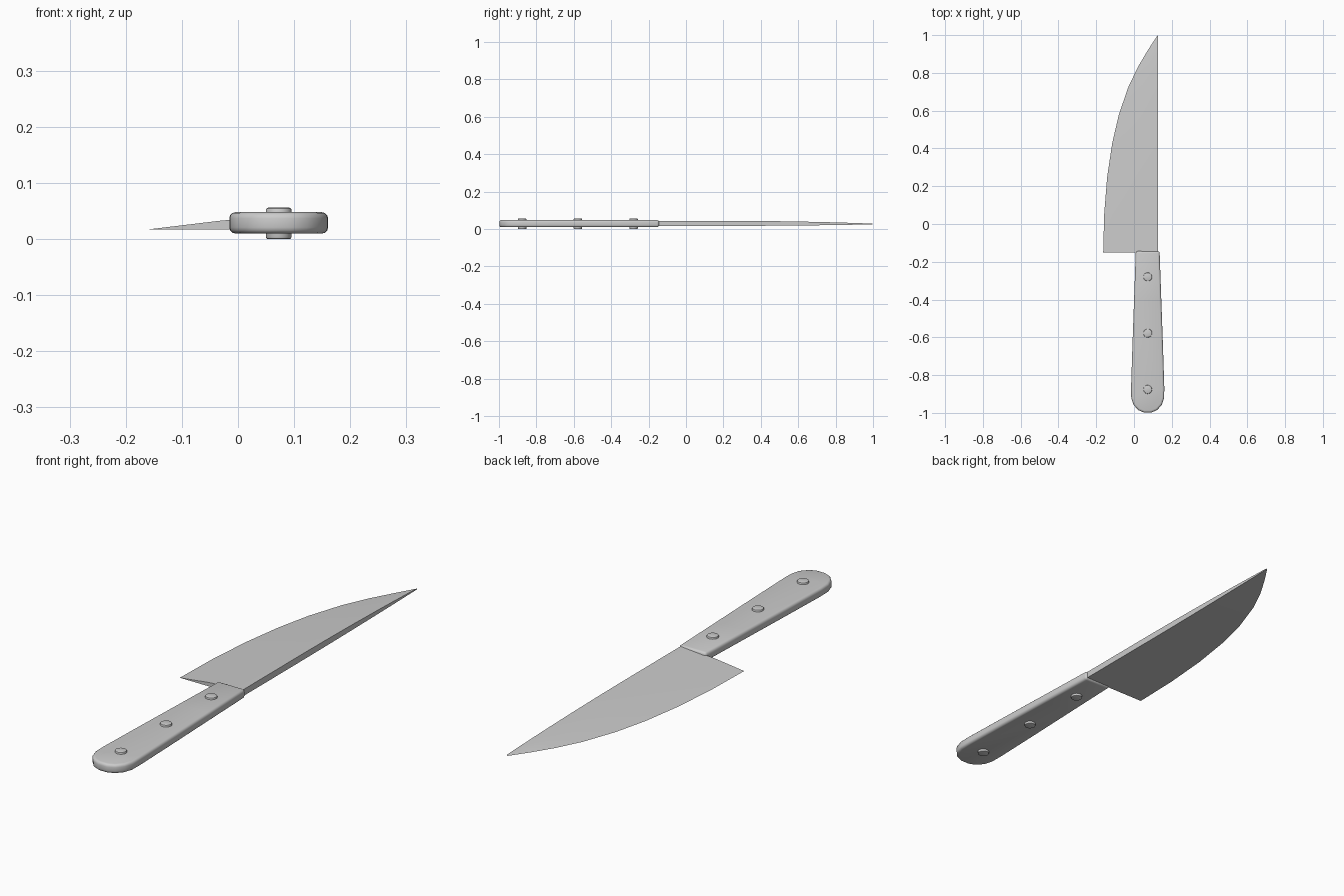
import bpy, bmesh, math

cube = bpy.data.objects.get("Cube")
if cube:
    bpy.data.objects.remove(cube, do_unlink=True)

grey = bpy.data.materials.new("plain_grey")
grey.use_nodes = True
grey.diffuse_color = (0.6, 0.6, 0.6, 1)
grey.node_tree.nodes["Principled BSDF"].inputs["Base Color"].default_value = (0.6, 0.6, 0.6, 1)


def finish(name, bm, bevel=0, segments=3, angle=35):
    bmesh.ops.recalc_face_normals(bm, faces=bm.faces[:])
    mesh = bpy.data.meshes.new(name)
    bm.to_mesh(mesh)
    bm.free()
    mesh.materials.append(grey)
    obj = bpy.data.objects.new(name, mesh)
    bpy.context.collection.objects.link(obj)
    bpy.ops.object.select_all(action='DESELECT')
    obj.select_set(True)
    bpy.context.view_layer.objects.active = obj
    if bevel:
        mod = obj.modifiers.new("rounded_edges", 'BEVEL')
        mod.width, mod.segments = bevel, segments
        mod.limit_method, mod.angle_limit = 'ANGLE', math.radians(50)
        bpy.ops.object.modifier_apply(modifier=mod.name)
    bpy.ops.object.shade_smooth_by_angle(angle=math.radians(angle))
    return obj


# Blade: wedge sections along the curved cutting edge, thinning to the tip
SPINE, TIP_Z = 0.128, 0.028
edge = [(-0.163, -0.151), (-0.158, 0.05), (-0.142, 0.25), (-0.115, 0.43), (-0.08, 0.58),
        (-0.03, 0.725), (0.02, 0.83), (0.07, 0.915), (0.124, 0.998)]
bm = bmesh.new()
rows = []
for x, y in edge:
    thin = max(0, (y - 0.2) / 0.8) ** 2
    low = 0.017 + (TIP_Z - 0.003 - 0.017) * thin
    high = 0.044 + (TIP_Z + 0.001 - 0.044) * thin
    width = SPINE - x
    section = [(x, low), (x + 0.46 * width, low + 0.6 * (high - low)),
               (SPINE, high), (SPINE, low)]
    rows.append([bm.verts.new((px, y, pz)) for px, pz in section])
for a, b in zip(rows, rows[1:]):
    for i in range(4):
        j = (i + 1) % 4
        bm.faces.new((a[i], a[j], b[j], b[i]))
bm.faces.new(rows[0])
bm.faces.new(rows[-1])
finish("blade", bm)

# Handle: tapered outline with a rounded butt, mirrored about its centre line
CENTRE = 0.0725
half = [(0.063, -0.144), (0.072, -0.4), (0.081, -0.65), (0.088, -0.87), (0.087, -0.92),
        (0.075, -0.957), (0.05, -0.985), (0.02, -0.998)]
outline = [(CENTRE + w, y) for w, y in half] + [(CENTRE - w, y) for w, y in reversed(half)]
bm = bmesh.new()
base = bm.faces.new([bm.verts.new((x, y, 0.01)) for x, y in outline])
top = bmesh.ops.extrude_face_region(bm, geom=[base])["geom"]
bmesh.ops.translate(bm, vec=(0, 0, 0.038),
                    verts=[v for v in top if isinstance(v, bmesh.types.BMVert)])
finish("handle", bm, bevel=0.011)

# Rivets: pins passing through the handle
for i, y in enumerate((-0.28, -0.578, -0.876)):
    bm = bmesh.new()
    bmesh.ops.create_cone(bm, cap_ends=True, segments=24, radius1=0.023, radius2=0.023, depth=0.056)
    bmesh.ops.translate(bm, vec=(CENTRE, y, 0.028), verts=bm.verts)
    finish(f"rivet_{i + 1}", bm, bevel=0.004, segments=2)
